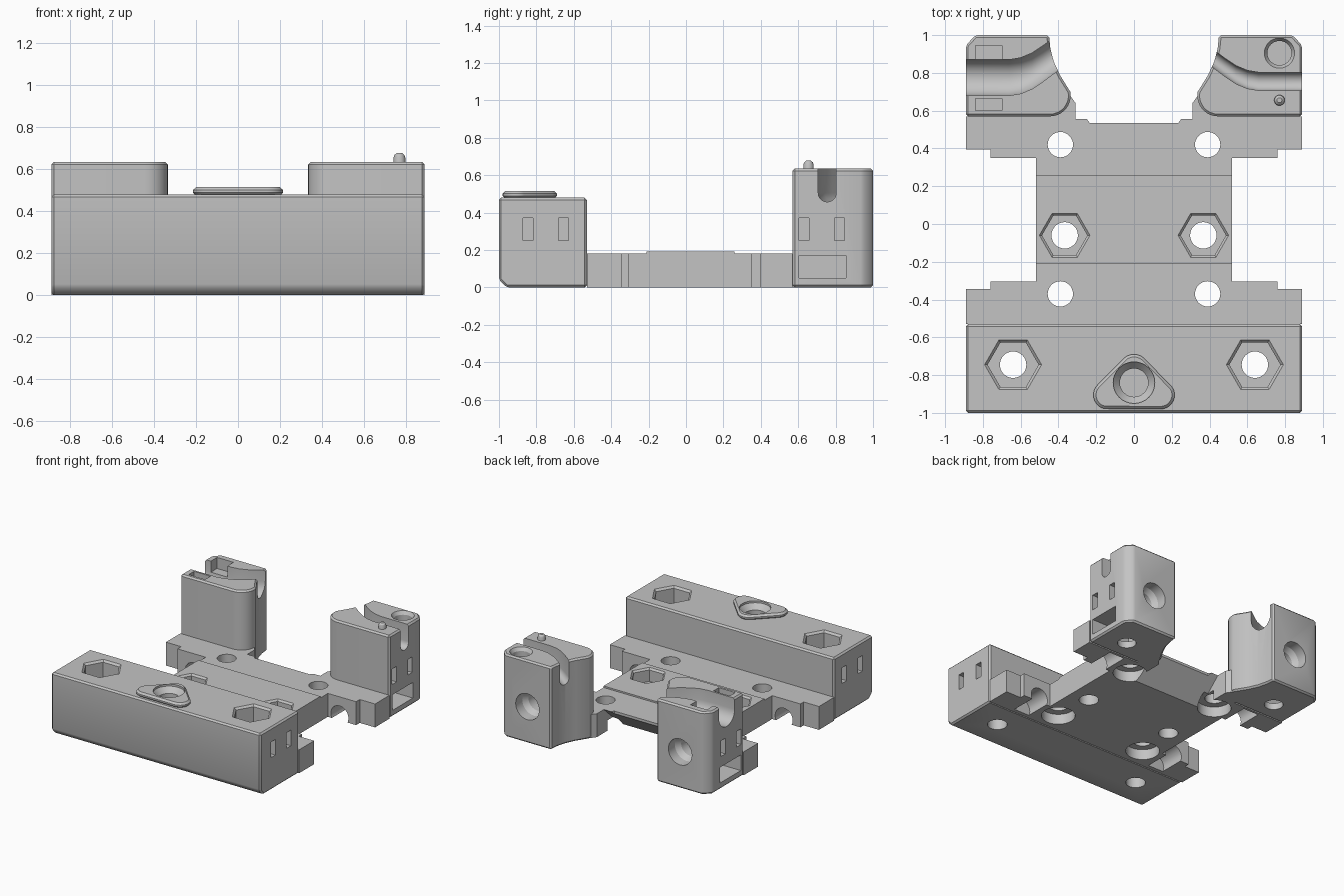
import bpy, bmesh, math
from mathutils import Vector

if "Cube" in bpy.data.objects:
    bpy.data.objects.remove(bpy.data.objects["Cube"])

grey = bpy.data.materials.new("plain_grey")
grey.use_nodes = True
COLOUR = (0.55, 0.55, 0.55, 1)
grey.diffuse_color = COLOUR
grey.node_tree.nodes["Principled BSDF"].inputs["Base Color"].default_value = COLOUR

AXES = {"x": lambda u, v, w: (w, u, v),
        "y": lambda u, v, w: (u, w, v),
        "z": lambda u, v, w: (u, v, w)}


def loft(name, rings):
    """Closed solid through a list of equal-length rings."""
    bm = bmesh.new()
    vs = [[bm.verts.new(p) for p in ring] for ring in rings]
    n = len(vs[0])
    for a, b in zip(vs, vs[1:]):
        for i in range(n):
            j = (i + 1) % n
            bm.faces.new((a[i], a[j], b[j], b[i]))
    bm.faces.new(vs[0])
    bm.faces.new(vs[-1])
    bmesh.ops.recalc_face_normals(bm, faces=bm.faces)
    mesh = bpy.data.meshes.new(name)
    bm.to_mesh(mesh)
    bm.free()
    mesh.materials.append(grey)
    ob = bpy.data.objects.new(name, mesh)
    bpy.context.scene.collection.objects.link(ob)
    return ob


def prism(name, pts, axis, lo, hi):
    return loft(name, [[AXES[axis](u, v, w) for u, v in pts] for w in (lo, hi)])


def box(name, x, y, z):
    return prism(name, [(x[0], y[0]), (x[1], y[0]), (x[1], y[1]), (x[0], y[1])], "z", *z)


def circle(u, v, r, n=32, start=0.0, sweep=math.tau):
    return [(u + r * math.cos(start + sweep * i / n),
             v + r * math.sin(start + sweep * i / n)) for i in range(n)]


def drill(u, v, axis, steps, n=32):
    """Turned or hexagonal cutter from (radius, position) steps."""
    return loft("cutter", [[AXES[axis](a, b, w) for a, b in circle(u, v, r, n)]
                           for r, w in steps])


def apply_modifier(ob, mod):
    with bpy.context.temp_override(object=ob, active_object=ob, selected_objects=[ob]):
        bpy.ops.object.modifier_apply(modifier=mod.name)


def bevel(ob, width, segments=1):
    mod = ob.modifiers.new("bevel", "BEVEL")
    mod.width, mod.segments, mod.limit_method = width, segments, "ANGLE"
    mod.angle_limit = math.radians(35)
    apply_modifier(ob, mod)


def cut(parts, cutters):
    for c in cutters:
        for p in parts:
            mod = p.modifiers.new("cut", "BOOLEAN")
            mod.operation, mod.solver, mod.object = "DIFFERENCE", "EXACT", c
            apply_modifier(p, mod)
        bpy.data.objects.remove(c)


def span(s, a, b):
    return tuple(sorted((s * a, s * b)))


def slope_cutter():
    # Sloping underside between the towers
    return prism("cutter", [(0.36, -0.05), (0.36, 0), (0.54, 0.165), (0.72, 0.33), (0.72, -0.05)],
                 "x", -0.31, 0.31)


def side_slots(s, centres):
    return [box("cutter", span(s, 0.80, 0.95), (y - 0.027, y + 0.027), (0.25, 0.37)) for y in centres]


def channel(s, y0, half, base):
    """Bent U-shaped channel across the tower top."""
    rings = []
    for x, dy in ((0.95, 0), (0.66, 0), (0.6, 0.01), (0.54, 0.035), (0.48, 0.075), (0.42, 0.12), (0.25, 0.24)):
        y = y0 + dy
        arc = [(y + half * math.cos(t), base + half * math.sin(t))
               for t in [math.pi + math.pi * i / 12 for i in range(13)]]
        ring = [(y - half, 0.8)] + arc + [(y + half, 0.8)]
        rings.append([(s * x, a, b) for a, b in ring])
    return loft("cutter", rings)


# Front block with a chamfered lower front edge
front = prism("front_block", [(-1, 0.04), (-0.96, 0), (-0.53, 0), (-0.53, 0.48), (-1, 0.48)],
              "x", -0.89, 0.89)
bevel(front, 0.012)

# Base plate with stepped wings
half = [(0.89, -0.53), (0.89, -0.345), (0.76, -0.345), (0.76, -0.305), (0.52, -0.305),
        (0.52, 0.35), (0.76, 0.35), (0.76, 0.395), (0.89, 0.395), (0.89, 0.57),
        (0.45, 0.57), (0.42, 0.72), (0.352, 0.70), (0.235, 0.535)]
base = prism("base_plate", half + [(-x, y) for x, y in reversed(half)], "z", 0, 0.18)
pad = box("raised_pad", (-0.52, 0.52), (-0.21, 0.26), (0.18, 0.192))
cut([base], [slope_cutter()])

# Raised rounded-triangle boss
q = math.radians
boss_outline = (circle(0.14, -0.905, 0.075, 10, q(-90), q(135))
                + circle(0, -0.77, 0.08, 10, q(45), q(90))
                + circle(-0.14, -0.905, 0.075, 10, q(135), q(135)))
boss = prism("boss", boss_outline, "z", 0.475, 0.515)
bevel(boss, 0.014)
cut([boss, front], [drill(0, -0.84, "z", [(0.075, 0.25), (0.075, 0.46), (0.11, 0.50), (0.11, 0.6)])])

parts = [front, base, pad, boss]
for s in (1, -1):
    # Hexagonal nut pockets and bolt holes
    cut([front], [drill(s * 0.64, -0.745, "z", [(0.07, -0.1), (0.07, 0.6)]),
                  drill(s * 0.64, -0.745, "z",
                        [(0.135, 0.28), (0.135, 0.465), (0.152, 0.481), (0.152, 0.6)], 6)]
        + side_slots(s, (-0.845, -0.655)))
    cut([base, pad], [drill(s * 0.367, -0.06, "z", [(0.07, -0.1), (0.07, 0.3)]),
                      drill(s * 0.367, -0.06, "z",
                            [(0.12, 0.09), (0.12, 0.178), (0.135, 0.193), (0.135, 0.3)], 6)])
    # Counterbored screw holes and half-round grooves under the wings
    for y, lo, hi in ((-0.37, -0.5, -0.25), (0.42, 0.3, 0.55)):
        cut([base], [drill(s * 0.39, y, "z", [(0.067, -0.1), (0.067, 0.3)]),
                     drill(s * 0.39, y, "z", [(0.12, -0.1), (0.12, 0.08)]),
                     drill(s * 0.62, 0.035, "y", [(0.075, lo), (0.075, hi)])])

    # Rear tower with a rounded front corner and curved inner wall
    outline = ([(0.89, 0.57), (0.89, 0.945), (0.84, 1), (0.45, 1), (0.443, 0.93), (0.425, 0.86),
                (0.39, 0.785)] + circle(0.445, 0.68, 0.11, 10, q(170), q(100)) + [(0.445, 0.57)])
    tower = prism("left_tower" if s > 0 else "right_tower",
                  [(s * x, y) for x, y in outline], "z", 0, 0.635)
    bevel(tower, 0.012)
    cutters = [slope_cutter(),
               # Rear bore, nut window and its bolt hole
               drill(s * 0.65, 0.28, "y", [(0.075, 0.68), (0.075, 0.88), (0.1, 0.92), (0.1, 1.1)]),
               box("cutter", span(s, 0.56, 0.95), (0.605, 0.855), (0.05, 0.17)),
               drill(s * 0.68, 0.73, "z", [(0.067, -0.1), (0.067, 0.1)])]
    cutters += side_slots(s, (0.63, 0.82))
    if s > 0:
        cutters += [channel(s, 0.755, 0.048, 0.505),
                    drill(0.77, 0.905, "z", [(0.064, 0.48), (0.064, 0.61), (0.08, 0.635), (0.08, 0.7)])]
    else:
        cutters += [channel(s, 0.775, 0.095, 0.55),
                    box("cutter", (-0.84, -0.70), (0.80, 0.945), (0.55, 0.7)),
                    box("cutter", (-0.84, -0.70), (0.60, 0.665), (0.56, 0.7))]
    cut([tower], cutters)
    parts.append(tower)

# Locating pin with a domed tip
pin = loft("locating_pin", [[(u, v, w) for u, v in circle(0.77, 0.655, r, 20)]
                            for r, w in ((0.028, 0.6), (0.028, 0.655), (0.024, 0.668), (0.013, 0.678))])
parts.append(pin)

# Smooth round walls, keep edges sharp
bpy.ops.object.select_all(action="DESELECT")
for p in parts:
    p.select_set(True)
bpy.context.view_layer.objects.active = parts[0]
bpy.ops.object.shade_smooth_by_angle(angle=math.radians(30))
